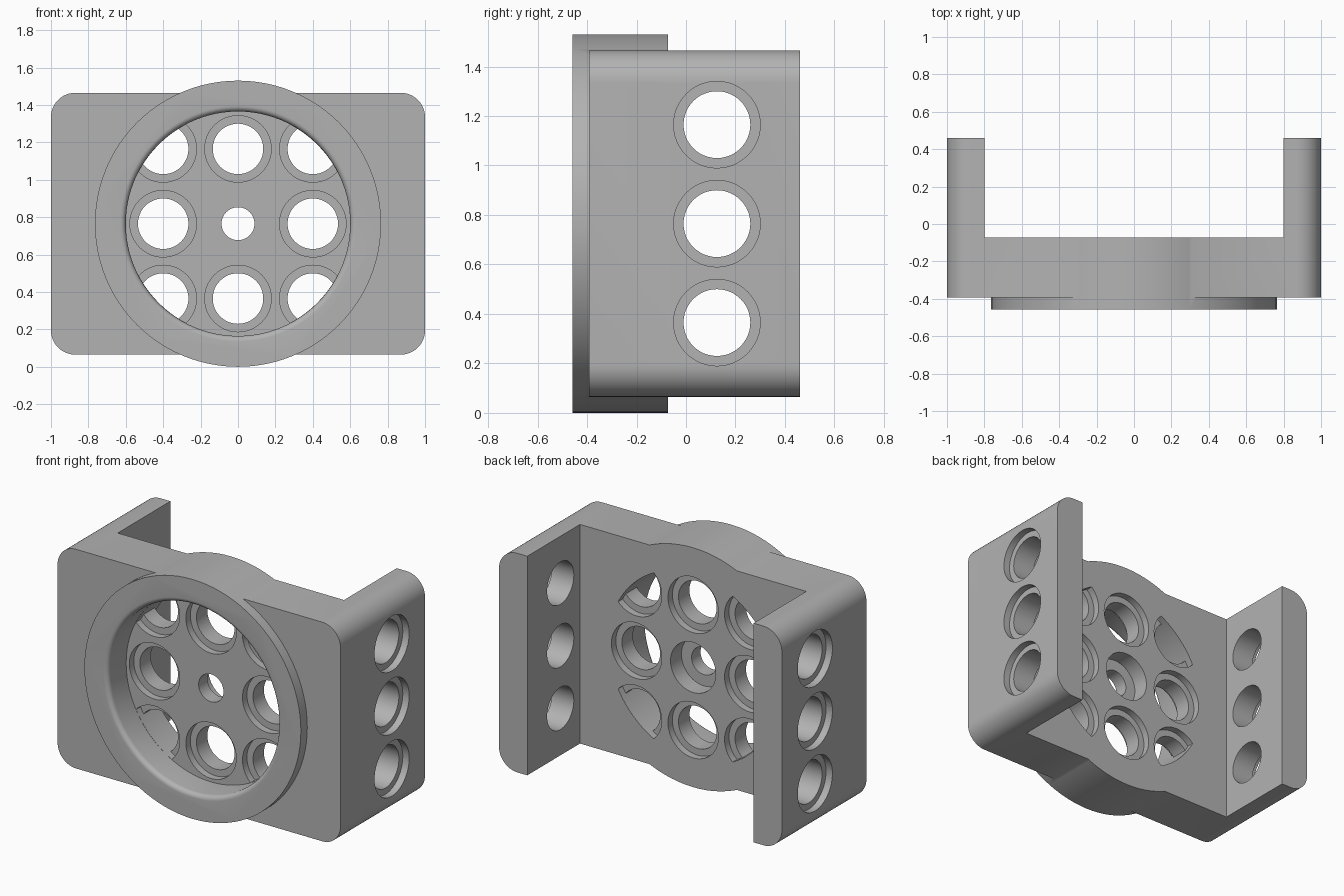
import bpy, bmesh, math
from mathutils import Matrix

if "Cube" in bpy.data.objects:
    bpy.data.objects.remove(bpy.data.objects["Cube"])

CZ = 0.765           # height of the ring axis
SEG = 96


def new_object(name, bm):
    bmesh.ops.recalc_face_normals(bm, faces=bm.faces)
    mesh = bpy.data.meshes.new(name)
    bm.to_mesh(mesh)
    bm.free()
    ob = bpy.data.objects.new(name, mesh)
    bpy.context.collection.objects.link(ob)
    return ob


def lathe(name, profile, origin, axis='Y', seg=SEG):
    """Closed solid turned from (radius, position) pairs along the axis."""
    bm = bmesh.new()
    rings = []
    for r, t in profile:
        ring = []
        for i in range(seg):
            a = 2 * math.pi * i / seg
            u, v = r * math.cos(a), r * math.sin(a)
            p = (u, t, v) if axis == 'Y' else (t, u, v)
            ring.append(bm.verts.new(p))
        rings.append(ring)
    for a, b in zip(rings, rings[1:]):
        for i in range(seg):
            j = (i + 1) % seg
            bm.faces.new((a[i], a[j], b[j], b[i]))
    bm.faces.new(rings[0])
    bm.faces.new(rings[-1])
    bm.transform(Matrix.Translation(origin))
    return new_object(name, bm)


def boolean(target, tool, operation):
    """Apply a boolean and discard the tool."""
    mod = target.modifiers.new(operation, 'BOOLEAN')
    mod.operation, mod.solver, mod.object = operation, 'EXACT', tool
    bpy.context.view_layer.objects.active = target
    bpy.ops.object.modifier_apply(modifier=mod.name)
    bpy.data.objects.remove(tool, do_unlink=True)


def rounded_block(name, half_x, half_z, radius, y0, y1):
    """Rounded rectangle extruded from front to back."""
    bm = bmesh.new()
    ring = []
    corners = [(1, 1, 0), (-1, 1, 90), (-1, -1, 180), (1, -1, 270)]
    for sx, sz, start in corners:
        for k in range(13):
            a = math.radians(start + 90 * k / 12)
            ring.append(bm.verts.new((sx * (half_x - radius) + radius * math.cos(a), y0,
                                      CZ + sz * (half_z - radius) + radius * math.sin(a))))
    face = bm.faces.new(ring)
    ext = bmesh.ops.extrude_face_region(bm, geom=[face])
    moved = [v for v in ext['geom'] if isinstance(v, bmesh.types.BMVert)]
    bmesh.ops.translate(bm, verts=moved, vec=(0, y1 - y0, 0))
    return new_object(name, bm)


def box(name, x0, x1, y0, y1, z0, z1):
    bm = bmesh.new()
    bmesh.ops.create_cube(bm, size=1)
    bm.transform(Matrix.Translation(((x0 + x1) / 2, (y0 + y1) / 2, (z0 + z1) / 2))
                 @ Matrix.Diagonal((x1 - x0, y1 - y0, z1 - z0, 1)))
    return new_object(name, bm)


FRONT, BACK, PLATE = -0.458, -0.072, -0.272

# U-shaped bracket with the bearing ring fused to it
bracket = rounded_block("bracket", 1.0, 0.70, 0.13, -0.393, 0.46)
boolean(bracket, box("arm_gap", -0.8, 0.8, BACK, 1, -1, 3), 'DIFFERENCE')
boolean(bracket, lathe("ring", [(0.765, FRONT), (0.765, BACK)], (0, 0, CZ)), 'UNION')

# Bore with a rounded lip
lip = [(0.63, FRONT - 0.1), (0.63, FRONT)]
lip += [(0.63 - 0.03 * math.sin(a), FRONT + 0.03 - 0.03 * math.cos(a))
        for a in (math.radians(15 * k) for k in range(1, 7))]
boolean(bracket, lathe("bore", lip + [(0.60, PLATE)], (0, 0, CZ)), 'DIFFERENCE')

# Eight pin holes, counterbored on both faces and kept inside the bore radius
C = 0.045
pin = [(0.178, PLATE - 0.06), (0.178, PLATE + C), (0.135, PLATE + C),
       (0.135, BACK - C), (0.178, BACK - C), (0.178, BACK + 0.06)]
for ix in (-1, 0, 1):
    for iz in (-1, 0, 1):
        if ix == 0 and iz == 0:
            continue
        hole = lathe("pin_hole", pin, (0.4 * ix, 0, CZ + 0.4 * iz), seg=48)
        if ix and iz:
            limit = lathe("limit", [(0.599, -1), (0.599, 1)], (0, 0, CZ))
            boolean(hole, limit, 'INTERSECT')
        boolean(bracket, hole, 'DIFFERENCE')

# Centre screw hole, recessed from the back
screw = [(0.088, PLATE - 0.06), (0.088, BACK - 0.11), (0.16, BACK - 0.11), (0.16, BACK + 0.06)]
boolean(bracket, lathe("screw_hole", screw, (0, 0, CZ), seg=48), 'DIFFERENCE')

# Three holes through each arm, counterbored on the outside
for s in (-1, 1):
    arm = [(0.135, 0.7 * s), (0.135, 0.955 * s), (0.175, 0.955 * s), (0.175, 1.1 * s)]
    for iz in (-1, 0, 1):
        hole = lathe("arm_hole", arm, (0, 0.125, CZ + 0.4 * iz), axis='X', seg=48)
        boolean(bracket, hole, 'DIFFERENCE')

# Single grey plastic
grey = bpy.data.materials.new("grey")
grey.diffuse_color = (0.45, 0.45, 0.45, 1)
grey.use_nodes = True
grey.node_tree.nodes["Principled BSDF"].inputs["Base Color"].default_value = grey.diffuse_color
bracket.data.materials.clear()
bracket.data.materials.append(grey)
for p in bracket.data.polygons:
    p.material_index = 0

bpy.ops.object.select_all(action='DESELECT')
bracket.select_set(True)
bpy.context.view_layer.objects.active = bracket
bpy.ops.object.shade_smooth_by_angle(angle=math.radians(30))
